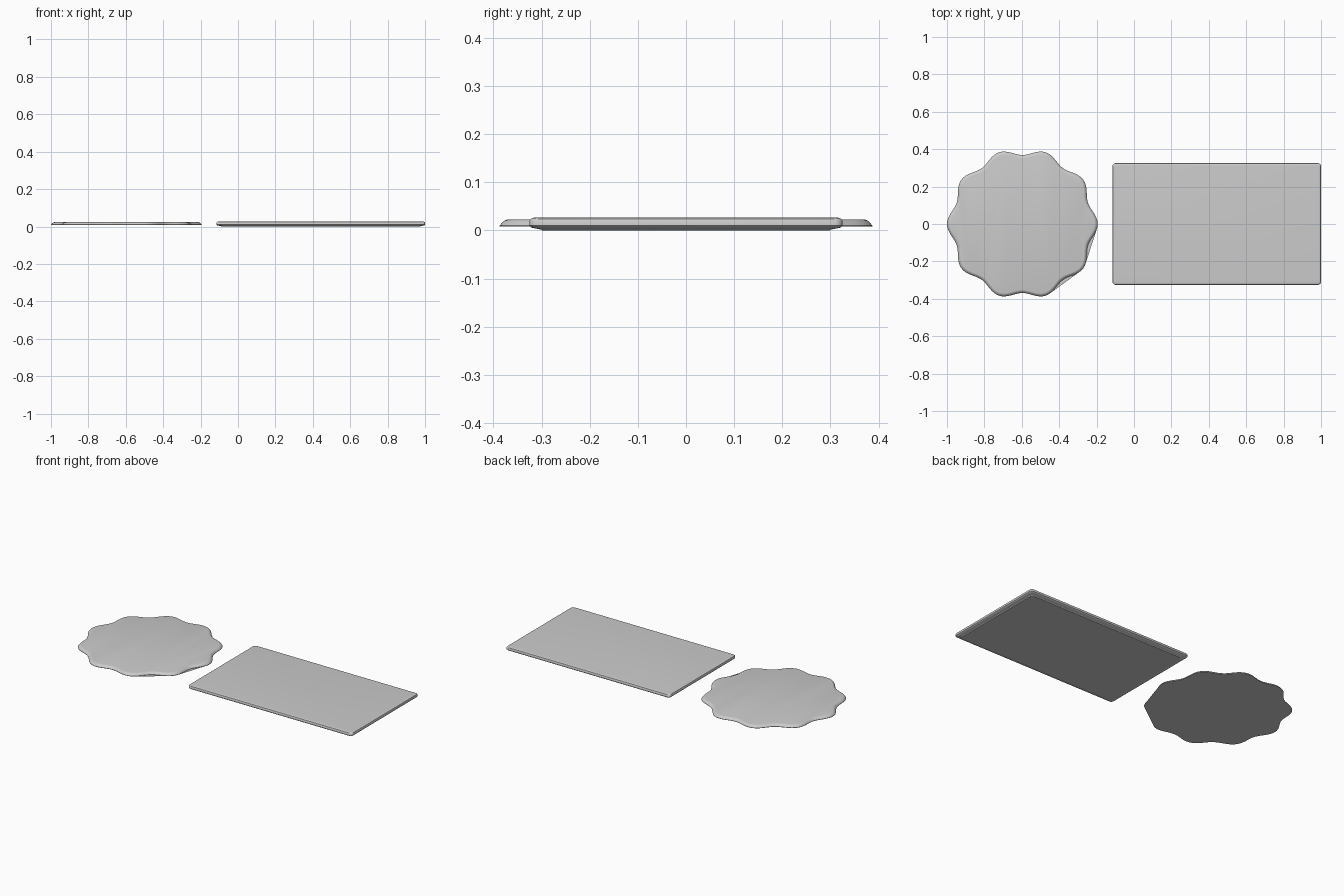
import bpy
from math import cos, sin, pi

if "Cube" in bpy.data.objects:
    bpy.data.objects.remove(bpy.data.objects["Cube"])


def loft(name, rings, extra=()):
    """Skin a stack of equal-sized rings, cap both ends, smooth by angle."""
    n = len(rings[0])
    verts = [p for ring in rings for p in ring]
    faces = [tuple(reversed(range(n))),
             tuple(range((len(rings) - 1) * n, len(rings) * n))]
    for k in range(len(rings) - 1):
        for i in range(n):
            j = (i + 1) % n
            faces.append((k * n + i, k * n + j, (k + 1) * n + j, (k + 1) * n + i))
    faces += list(extra)
    mesh = bpy.data.meshes.new(name)
    mesh.from_pydata(verts, [], faces)
    obj = bpy.data.objects.new(name, mesh)
    bpy.context.collection.objects.link(obj)
    bpy.ops.object.select_all(action='DESELECT')
    obj.select_set(True)
    bpy.context.view_layer.objects.active = obj
    bpy.ops.object.shade_smooth_by_angle(angle=0.6)
    return obj


def rounded_rect(cx, hx, hy, r, z, steps=5):
    pts = []
    for q, (sx, sy) in enumerate([(1, 1), (-1, 1), (-1, -1), (1, -1)]):
        for s in range(steps + 1):
            a = (q + s / steps) * pi / 2
            pts.append((cx + sx * (hx - r) + r * cos(a),
                        sy * (hy - r) + r * sin(a), z))
    return pts


# Rectangular board with soft edges and a shallow raised foot underneath
board_profile = [(0.026, 0), (0.024, 0.002), (0.014, 0.004), (0.004, 0.006),
                 (0, 0.010), (0, 0.020), (0.002, 0.024), (0.006, 0.0262),
                 (0.012, 0.027)]
loft("board", [rounded_rect(0.4425, 0.5575 - d, 0.325 - d, 0.016, z)
               for d, z in board_profile])

# Scalloped disc with ten lobes
LOBES, PER = 10, 16
N = LOBES * PER


def scallop(d, z):
    pts = []
    for i in range(N):
        a = 2 * pi * i / N
        r = 0.386 + 0.017 * cos(LOBES * a) - d
        pts.append((-0.597 + r * cos(a), r * sin(a), z))
    return pts


disc_profile = [(0, 0.008), (0, 0.010), (0.004, 0.015), (0.008, 0.019),
                (0.013, 0.022), (0.018, 0.023)]
# Flat webs bridging two of the notches at the underside
webs = [tuple((k * PER + i) % N for i in range(PER + 1)) for k in (8, 9)]
loft("scalloped_disc", [scallop(d, z) for d, z in disc_profile], webs)
